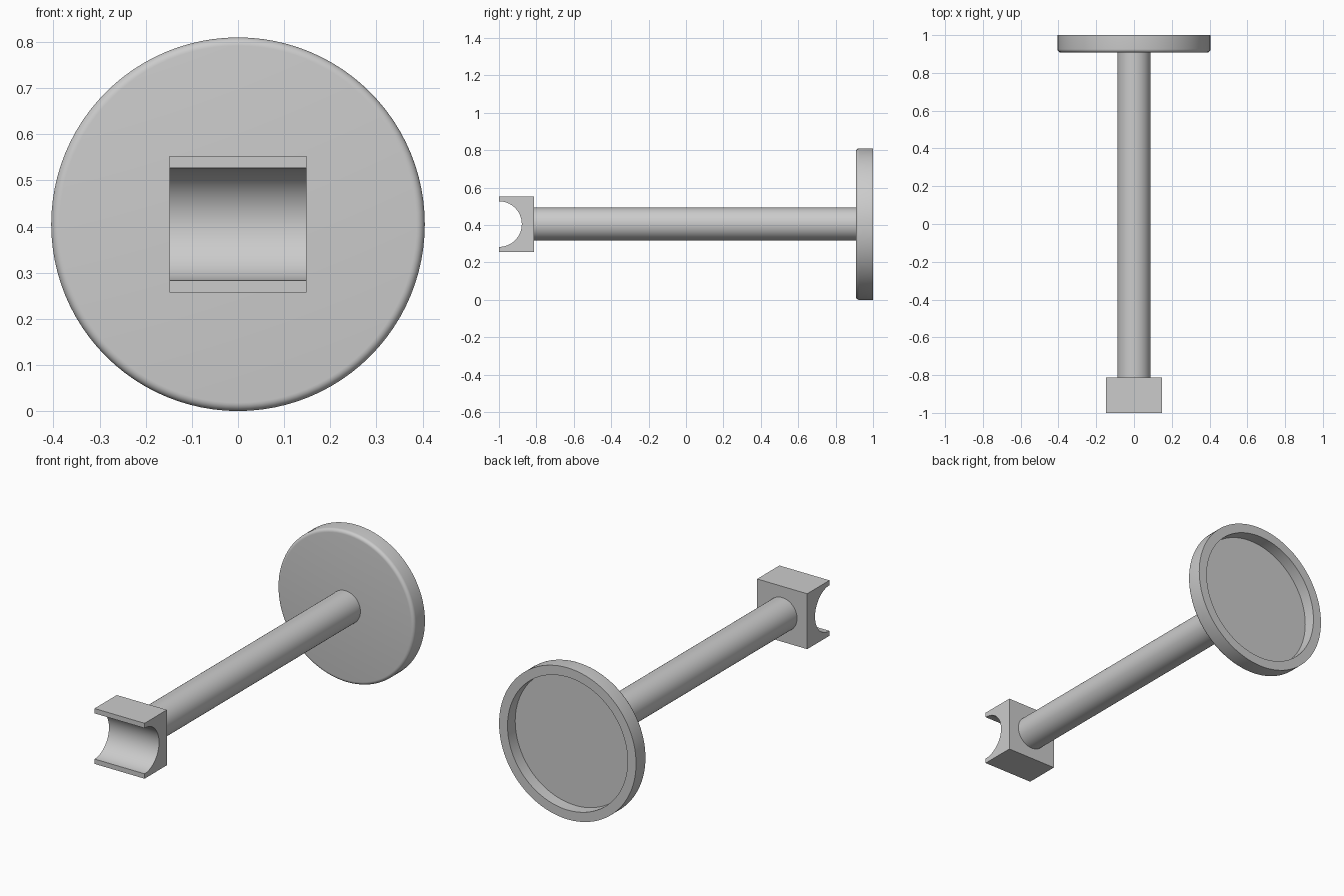
import bpy, bmesh, math
from mathutils import Vector, Matrix

if "Cube" in bpy.data.objects:
    bpy.data.objects.remove(bpy.data.objects["Cube"])

ZC = 0.405   # height of the shared axis


def finish(name, bm):
    bmesh.ops.recalc_face_normals(bm, faces=bm.faces)
    mesh = bpy.data.meshes.new(name)
    bm.to_mesh(mesh)
    bm.free()
    obj = bpy.data.objects.new(name, mesh)
    bpy.context.collection.objects.link(obj)
    bpy.ops.object.select_all(action='DESELECT')
    bpy.context.view_layer.objects.active = obj
    obj.select_set(True)
    bpy.ops.object.shade_smooth_by_angle(angle=math.radians(30))
    return obj


def lathe(name, profile, steps=96):
    """Spin (radius, y) points around the y-directed axis at height ZC."""
    bm = bmesh.new()
    vs = [bm.verts.new((r, y, ZC)) for r, y in profile]
    es = [bm.edges.new(p) for p in zip(vs, vs[1:])]
    bmesh.ops.spin(bm, geom=vs + es, cent=(0, 0, ZC), axis=(0, 1, 0),
                   angle=2 * math.pi, steps=steps, use_duplicate=False)
    bmesh.ops.remove_doubles(bm, verts=bm.verts, dist=1e-5)
    return finish(name, bm)


# Round base cup: rounded front edge, shallow recess in the back
R, f, y0 = 0.405, 0.018, 0.908
fillet = [(R - f + f * math.sin(a), y0 + f - f * math.cos(a))
          for a in (i * math.pi / 12 for i in range(7))]
lathe("base_cup", [(0, y0)] + fillet +
      [(R, 1.0), (0.355, 1.0), (0.355, 0.935), (0, 0.935)])

# Straight shaft joining the cup and the saddle block
lathe("shaft", [(0, -0.815), (0.088, -0.815), (0.088, 0.91), (0, 0.91)], 64)

# Saddle block with a half-round channel running across it
h, rc, back, segs = 0.148, 0.122, -0.812, 48
arc = [(-1 + rc * math.sin(a), rc * math.cos(a))
       for a in (i * math.pi / segs for i in range(segs + 1))]
outline = [(-1, -h), (back, -h), (back, h), (-1, h)] + arc
bm = bmesh.new()
side = bm.faces.new([bm.verts.new((-h, y, ZC + z)) for y, z in outline])
ext = bmesh.ops.extrude_face_region(bm, geom=[side], use_keep_orig=True)
bmesh.ops.translate(bm, vec=(2 * h, 0, 0),
                    verts=[g for g in ext["geom"] if isinstance(g, bmesh.types.BMVert)])
finish("saddle_block", bm)
